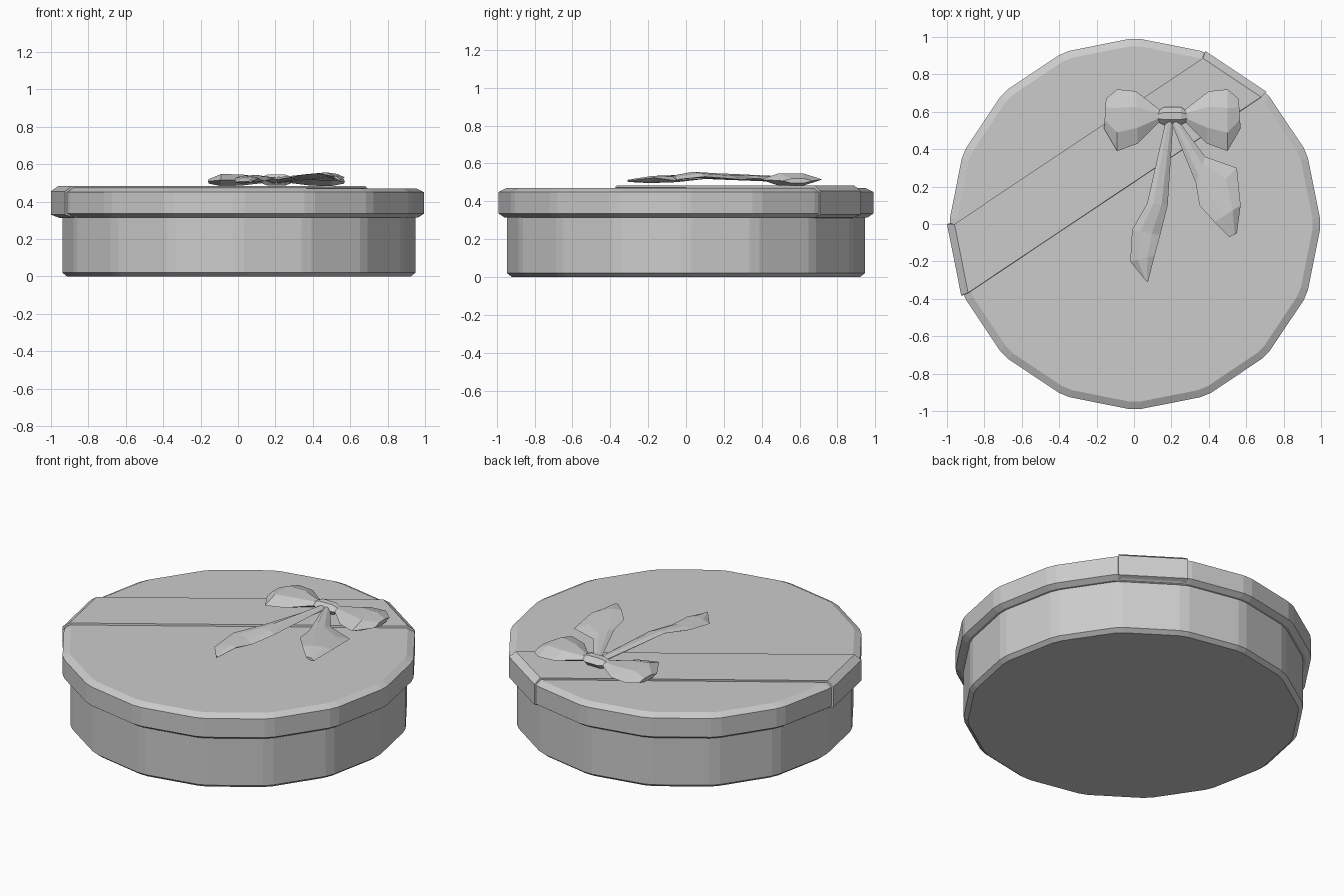
import bpy, bmesh
from math import cos, sin, pi
from mathutils import Vector

cube = bpy.data.objects.get("Cube")
if cube:
    bpy.data.objects.remove(cube)

grey = bpy.data.materials.new("plain_grey")
grey.use_nodes = True
COLOUR = (0.6, 0.6, 0.6, 1)
grey.diffuse_color = COLOUR
grey.node_tree.nodes["Principled BSDF"].inputs["Base Color"].default_value = COLOUR

SIDES = 16


def finish(name, bm):
    bmesh.ops.recalc_face_normals(bm, faces=bm.faces)
    mesh = bpy.data.meshes.new(name)
    bm.to_mesh(mesh)
    bm.free()
    mesh.materials.append(grey)
    obj = bpy.data.objects.new(name, mesh)
    bpy.context.collection.objects.link(obj)
    return obj


def loft(name, rings):
    """Skin a stack of equal-length closed rings and cap both ends."""
    bm = bmesh.new()
    loops = [[bm.verts.new(p) for p in ring] for ring in rings]
    for a, b in zip(loops, loops[1:]):
        for i in range(len(a)):
            j = (i + 1) % len(a)
            bm.faces.new((a[i], a[j], b[j], b[i]))
    bm.faces.new(loops[0])
    bm.faces.new(loops[-1])
    return finish(name, bm)


def drum(name, profile, chamfer):
    """Sixteen-sided drum with narrow chamfers on its upright edges."""
    rings = []
    for radius, z in profile:
        ring = []
        for i in range(SIDES):
            for side in (-chamfer, chamfer):
                a = 2 * pi * i / SIDES + side
                ring.append((radius * cos(a) + 0.005, radius * sin(a), z))
        rings.append(ring)
    return loft(name, rings)


# Box and lid
drum("box_base", [(0.92, 0), (0.945, 0.02), (0.945, 0.33)], 0.03)
drum("box_lid", [(0.96, 0.315), (0.99, 0.335), (0.99, 0.45), (0.95, 0.47)], 0.03)

# Ribbon band folded over the lid between two opposite facets
wrap = [(0.95, 0.311), (1.0, 0.33), (1.0, 0.455), (0.96, 0.484)]
bm = bmesh.new()
edges = []
for start, end, path in ((8, 9, wrap), (3, 2, wrap[::-1])):
    for radius, z in path:
        edges.append([bm.verts.new((radius * cos(k * pi / 8), radius * sin(k * pi / 8), z))
                      for k in (start, end)])
for (a, b), (c, d) in zip(edges, edges[1:]):
    bm.faces.new((a, b, d, c))
band = finish("ribbon_band", bm)
solid = band.modifiers.new("thickness", "SOLIDIFY")
solid.thickness = 0.012
# Keep the thickness inside the folded surface
if band.data.polygons[3].normal.z > 0:
    solid.offset = -1
else:
    solid.offset = 1


def strip(name, stations, mirror=False):
    """Faceted ribbon: each station is two edge points, a height, a half thickness and a tilt."""
    rings = []
    for lx, ly, rx, ry, z, t, tilt in stations:
        if mirror:
            lx, rx = 0.41 - lx, 0.41 - rx
        left, right = Vector((lx, ly, z + tilt)), Vector((rx, ry, z - tilt))
        up = Vector((0, 0, t))
        near, far = left.lerp(right, 0.3), left.lerp(right, 0.7)
        rings.append([left, near + up, far + up, right, far - up, near - up])
    return loft(name, rings)


# Bow loops, mirrored about the knot
loop = [(0.14, 0.61, 0.14, 0.55, 0.515, 0.015, 0),
        (0.01, 0.71, 0.02, 0.43, 0.515, 0.03, 0),
        (-0.09, 0.72, -0.09, 0.39, 0.515, 0.032, 0),
        (-0.15, 0.67, -0.16, 0.51, 0.508, 0.012, 0)]
strip("right_bow_loop", loop)
strip("left_bow_loop", loop, True)

# Knot
strip("bow_knot", [(0.12, 0.6, 0.12, 0.55, 0.515, 0.015, 0),
                   (0.16, 0.625, 0.16, 0.53, 0.515, 0.03, 0),
                   (0.25, 0.625, 0.25, 0.53, 0.515, 0.03, 0),
                   (0.29, 0.6, 0.29, 0.55, 0.515, 0.015, 0)])

# Tails
strip("right_tail", [(0.17, 0.55, 0.21, 0.55, 0.515, 0.015, 0),
                     (0.07, 0.11, 0.18, 0.1, 0.53, 0.008, 0.01),
                     (-0.01, -0.03, 0.14, -0.06, 0.52, 0.015, 0.01),
                     (-0.02, -0.2, 0.11, -0.17, 0.515, 0.015, -0.01),
                     (0.06, -0.3, 0.075, -0.31, 0.508, 0.006, 0)])
strip("left_tail", [(0.2, 0.54, 0.24, 0.55, 0.515, 0.015, 0),
                    (0.33, 0.22, 0.38, 0.36, 0.53, 0.01, 0.01),
                    (0.35, 0.1, 0.55, 0.3, 0.53, 0.012, 0.015),
                    (0.43, 0.01, 0.57, 0.1, 0.54, 0.012, 0.01),
                    (0.51, -0.07, 0.55, -0.05, 0.525, 0.008, 0.01)])
